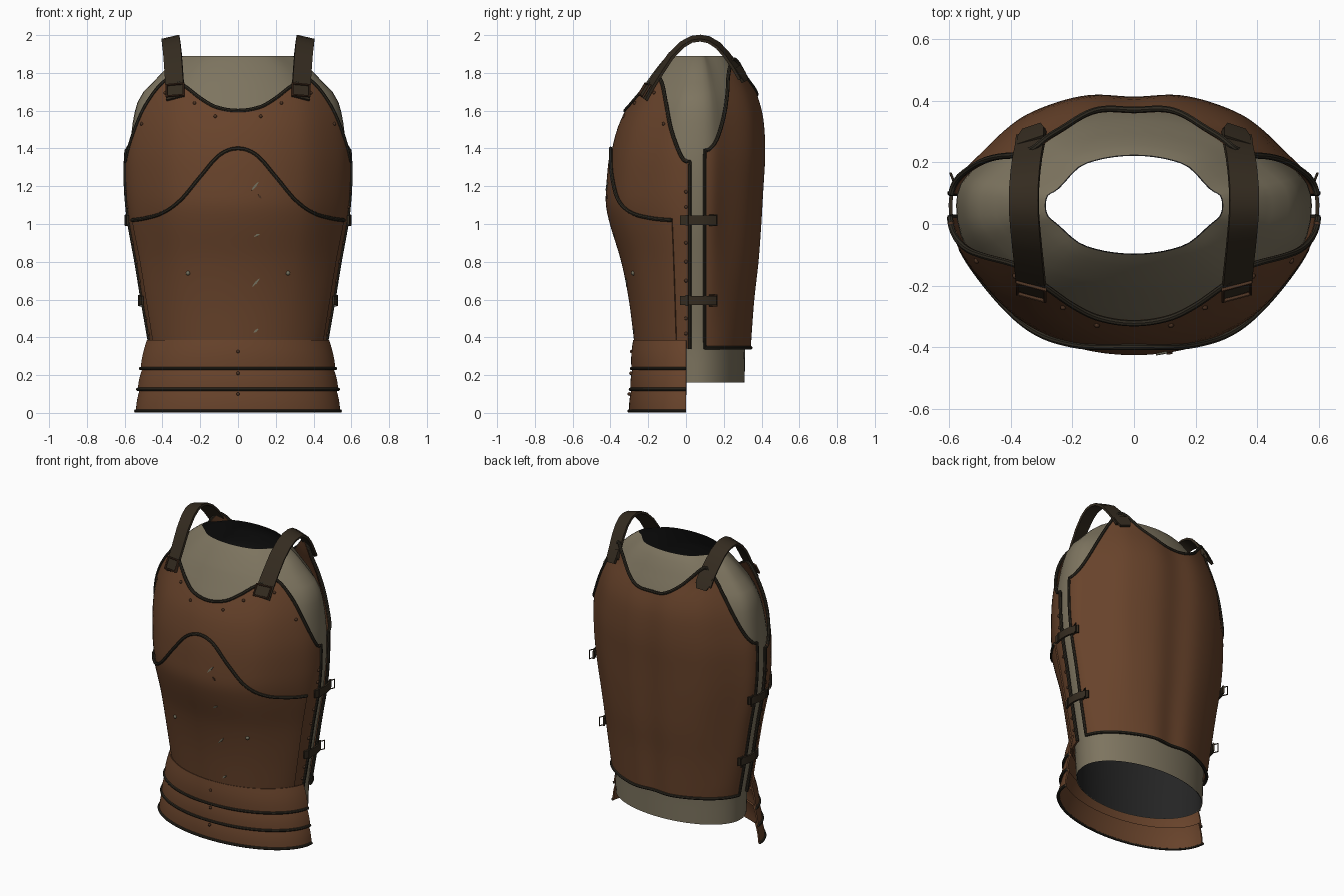
import bpy, bmesh, math
from mathutils import Vector, Matrix

if "Cube" in bpy.data.objects:
    bpy.data.objects.remove(bpy.data.objects["Cube"])

def material(name, col):
    m = bpy.data.materials.new(name)
    m.diffuse_color = (*col, 1)
    m.use_nodes = True
    m.node_tree.nodes["Principled BSDF"].inputs["Base Color"].default_value = m.diffuse_color
    return m

LEATHER = material("brown leather", (0.138, 0.056, 0.024))
CLOTH = material("olive cloth", (0.205, 0.175, 0.115))
INSIDE = material("dark grey inside", (0.018, 0.018, 0.018))
DARK = material("dark leather", (0.034, 0.024, 0.014))
TRIM = material("dark trim", (0.028, 0.023, 0.015))
STUD = material("dark bronze", (0.070, 0.032, 0.016))
SCUFF = material("worn grey", (0.17, 0.16, 0.11))

MID = 0.06
# torso profiles: height, half width, front y, back y
OUTER = [(.34, .465, -.262, .335), (.6, .51, -.295, .355), (.8, .542, -.335, .378),
         (1.0, .578, -.395, .393), (1.1, .59, -.416, .399), (1.2, .597, -.414, .405), (1.36, .598, -.398, .414),
         (1.5, .583, -.365, .410), (1.6, .568, -.322, .396), (1.7, .545, -.27, .364),
         (1.78, .52, -.225, .330), (1.88, .48, -.17, .316)]
INNER = [(.16, .44, -.235, .31), (.38, .452, -.245, .315), (.6, .487, -.272, .332), (.8, .52, -.312, .354),
         (1.0, .555, -.368, .37), (1.2, .574, -.386, .382), (1.36, .576, -.372, .391), (1.5, .562, -.34, .386),
         (1.6, .545, -.297, .37), (1.68, .515, -.25, .343), (1.75, .45, -.21, .31),
         (1.82, .383, -.16, .275), (1.875, .315, -.115, .24), (1.89, .29, -.10, .225)]
# top edges: fraction round the plate, height
CHEST_TOP = [(-.145, 1.62), (0, 1.6), (.145, 1.62), (.25, 1.665), (.36, 1.72), (.46, 1.755), (.53, 1.772),
             (.56, 1.765), (.63, 1.72), (.73, 1.62), (.80, 1.53), (.86, 1.45), (.95, 1.34), (1, 1.33)]
BACK_TOP = [(-.12, 1.69), (0, 1.68), (.12, 1.69), (.25, 1.745), (.38, 1.82), (.47, 1.865), (.52, 1.872),
            (.555, 1.84), (.64, 1.70), (.74, 1.55), (.84, 1.45), (.95, 1.395), (1, 1.39)]
BELLY_TOP = [(-.133, 1.365), (0, 1.4), (.133, 1.365), (.27, 1.25), (.415, 1.13), (.58, 1.06), (.785, 1.03), (1, 1.02)]

def curve_at(t, x):
    """Smooth interpolation through table rows."""
    x = min(max(x, t[0][0]), t[-1][0])
    i = max(k for k in range(len(t) - 1) if t[k][0] <= x)
    def slope(k, c):
        a, b = t[max(k - 1, 0)], t[min(k + 1, len(t) - 1)]
        return (b[c] - a[c]) / (b[0] - a[0])
    h = t[i + 1][0] - t[i][0]
    s = (x - t[i][0]) / h
    return [(2*s**3 - 3*s*s + 1) * t[i][c] + (s**3 - 2*s*s + s) * h * slope(i, c)
            + (3*s*s - 2*s**3) * t[i + 1][c] + (s**3 - s*s) * h * slope(i + 1, c) for c in range(1, len(t[0]))]

def pinch(a, z, front):
    """The torso is a little slimmer than an ellipse toward the sides."""
    t = min(max((abs(a) / 1.45 - .4) / .6, 0), 1)
    k = min(max((z - .4) / .6, 0), 1)
    return (.018 if front else .03) * k * math.sin(math.pi * t) ** 2

def shell(u, z, front=True, gap=.04, off=0.0):
    """Point on the armour; u runs -1..1 between the side edges."""
    w, f, b = curve_at(OUTER, z)
    d = MID - f if front else b - MID
    a = u * math.acos(gap / d)
    y = (d + off) * math.cos(a) - pinch(a, z, front)
    if not front:  # raised shoulder blades beside a shallow spine
        y += .022 * math.exp(-(u / .42) ** 2) - .023 * math.exp(-(u / .13) ** 2)
    return Vector(((w + off) * math.sin(a), MID - y if front else MID + y, z))

def on_front(x, z, off=0.0):
    w, f, _ = curve_at(OUTER, z)
    a = math.asin(x / (w + off))
    return Vector((x, MID - (MID - f + off) * math.cos(a) + pinch(a, z, True), z))

def on_side(s, y, z, off=0.0):
    w, f, b = curve_at(OUTER, z)
    d = MID - f if y < MID else b - MID
    return Vector((s * (w + off) * math.sqrt(1 - ((y - MID) / d) ** 2), y, z))

def add(name, data, mat, thick=0, offset=-1):
    ob = bpy.data.objects.new(name, data)
    bpy.context.collection.objects.link(ob)
    data.materials.append(mat)
    if thick:
        m = ob.modifiers.new("thickness", 'SOLIDIFY')
        m.thickness, m.offset = thick, offset
    return ob

def grid(name, fn, us, vs, mat, thick=0, flip=False, closed=False, offset=-1):
    n, m = len(us), len(vs)
    verts = [fn(u, v) for u in us for v in vs]
    faces = []
    for i in range(n if closed else n - 1):
        for j in range(m - 1):
            k = (i + 1) % n
            q = (i * m + j, k * m + j, k * m + j + 1, i * m + j + 1)
            faces.append(q[::-1] if flip else q)
    me = bpy.data.meshes.new(name)
    me.from_pydata(verts, [], faces)
    return add(name, me, mat, thick, offset)

def tube(name, pts, r, mat=TRIM, closed=False):
    c = bpy.data.curves.new(name, 'CURVE')
    c.dimensions, c.bevel_depth, c.bevel_resolution, c.use_fill_caps = '3D', r, 2, True
    s = c.splines.new('POLY')
    s.points.add(len(pts) - 1)
    for p, q in zip(s.points, pts):
        p.co = (*q, 1)
    s.use_cyclic_u = closed
    return add(name, c, mat)

def ribbon(name, pts, sides, thick, mat=DARK):
    return grid(name, lambda i, t: Vector(pts[i]) + Vector(sides[i]) * t,
                range(len(pts)), (-1, 1), mat, thick, offset=0)

def buckle(name, c, a, b, r, mat):
    c, a, b = Vector(c), Vector(a), Vector(b)
    tube(name, [c - a - b, c + a - b, c + a + b, c - a + b], r, mat, closed=True)

def span(a, b, n):
    return [a + (b - a) * i / n for i in range(n + 1)]

# cloth lining with a dark inner face, open at neck and hem
def lining(a, z, inset=0.0):
    w, f, b = curve_at(INNER, z)
    c = math.cos(a)
    d = (MID - f if c > 0 else b - MID) - inset
    p = pinch(math.acos(abs(c)), z, c > 0)
    return Vector(((w - inset) * math.sin(a), MID - d * c + math.copysign(p, c), z))
RING = [math.tau * i / 56 for i in range(56)]
LEVELS = span(.16, 1.75, 30) + span(1.77, 1.89, 6)
grid("cloth_lining", lining, RING, LEVELS, CLOTH, closed=True)
grid("lining_inside", lambda a, z: lining(a, z, .004), RING, LEVELS, INSIDE, flip=True, closed=True)

# chest, back and belly plates with edge trims
def plate(name, top, low, front, gap, off, thick, trim, loop):
    us = span(-1, 1, 80)
    peak = lambda u: curve_at(top, abs(u))[0]
    def point(u, v):
        z = low + (peak(u) - low) * v
        return shell(u, z, front, gap(z), off)
    grid(name, point, us, span(0, 1, 30), LEATHER, thick, flip=not front)
    edge = [point(u, 1) for u in us]
    if trim == "all":
        edge = [point(-1, v) for v in span(0, .97, 24)] + edge + [point(1, v) for v in span(.97, 0, 24)]
    if loop:
        edge += [point(u, 0) for u in us[-2:0:-1]]
    tube(name + "_trim", edge, .01, closed=loop)
plate("chest_plate", CHEST_TOP, .34, True, lambda z: .04, 0, .012, "all", False)
plate("back_plate", BACK_TOP, .345, False, lambda z: .04, 0, .012, "all", True)
plate("belly_plate", BELLY_TOP, .37, True, lambda z: .11 + .047 * (z - .38), .008, .008, "top", False)

# three flared waist bands: top z, bottom z, top width/depth, bottom width/depth
BANDS = [(.385, .235, .490, .280, .519, .289), (.25, .125, .504, .279, .532, .295), (.14, .01, .516, .285, .541, .302)]
for n, (zt, zb, wt, dt, wb, db) in enumerate(BANDS):
    def band(t, v):
        bulge = .005 * math.sin(math.pi * v)
        z = zb + (zt - zb) * v
        c = MID * z / .385
        d = db + (dt - db) * v + bulge + c
        a = t * math.acos(c / d)
        return Vector(((wb + (wt - wb) * v + bulge) * math.sin(a), c - d * math.cos(a), z))
    arc = span(-1, 1, 48)
    grid(f"waist_band_{n + 1}", band, arc, span(0, 1, 6), LEATHER, .01)
    tube(f"waist_band_trim_{n + 1}", [band(t, 0) for t in arc], .009)

# shoulder straps, side straps and their buckles
PATH = [(.332, -.225, 1.665), (.335, -.185, 1.735), (.34, -.135, 1.81), (.346, -.08, 1.89), (.352, -.02, 1.95), (.356, .03, 1.978),
        (.357, .075, 1.984), (.356, .12, 1.976), (.352, .17, 1.945), (.346, .215, 1.895), (.338, .255, 1.84), (.333, .295, 1.775)]
for s, side in ((1, "right"), (-1, "left")):
    pts = [(s * x, y, z) for x, y, z in PATH]
    wide = [Vector((s * .047, -.05 * (y - .06), -.011)) for x, y, z in PATH]
    ribbon(f"shoulder_strap_{side}", pts, wide, .015)
    buckle(f"shoulder_buckle_{side}", (s * .333, -.22, 1.71), (s * .045, .012, -.004), (0, -.018, -.03), .007, STUD)
    tab = [(s * .333, .268, 1.83), (s * .332, .295, 1.79), (s * .33, .312, 1.755)]
    ribbon(f"shoulder_tab_{side}", tab, [(s * .042, -.014, -.01)] * 2 + [(s * .03, -.01, -.006)], .016)
    for k, z in enumerate((1.02, .595)):
        ys = span(-.03, .16, 8)
        ribbon(f"side_strap_{side}_{k}", [on_side(s, y, z, .014) for y in ys], [(0, 0, .025)] * 9, .012)
        buckle(f"side_buckle_{side}_{k}", on_side(s, .145, z, .026), (0, 0, .028), (s * .008, .02, 0), .004, DARK)
        ribbon(f"strap_keeper_{side}_{k}", [on_side(s, y, z, .02) for y in (-.002, .012)], [(0, 0, .028)] * 2, .008)

# rivets
def studs(name, places, r, mat):
    bm = bmesh.new()
    for p in places:
        bmesh.ops.create_uvsphere(bm, u_segments=10, v_segments=6, radius=r, matrix=Matrix.Translation(p))
    me = bpy.data.meshes.new(name)
    bm.to_mesh(me)
    bm.free()
    add(name, me, mat)
spots = []
for s in (-1, 1):
    spots += [on_front(s * x, z) for x, z in ((.12, 1.57), (.23, 1.64), (.385, 1.695), (.51, 1.53))]
    spots += [on_side(s, 0, z) for z in (1.335, 1.17, 1.09, .9, .8, .7, .5, .42)]
spots += [Vector((0, -y, z)) for y, z in ((.288, .325), (.291, .21), (.3, .10))]
studs("rivets", spots, .0095, STUD)
studs("belly_pins", [on_front(s * .265, .74, .008) for s in (-1, 1)], .012, SCUFF)

# worn scratches on the belly plate
for n, (x, z, ang, ln) in enumerate(((.09, 1.2, 50, .055), (.115, 1.145, -50, .025), (.1, .94, 25, .03),
                                     (.095, .69, 48, .055), (.095, .435, 40, .03))):
    d = Vector((math.cos(math.radians(ang)), 0, math.sin(math.radians(ang)))) * ln / 2
    ends = [on_front(x + t * d.x, z + t * d.z, .011) for t in (-1, 0, 1)]
    w = Vector((-d.z, 0, d.x)).normalized()
    ribbon(f"scratch_{n}", ends, [w * .002, w * .006, w * .002], .006, STUD if n == 1 else SCUFF)

# turn everything into smooth-shaded meshes
bpy.ops.object.select_all(action='SELECT')
bpy.context.view_layer.objects.active = bpy.context.selected_objects[0]
bpy.ops.object.convert(target='MESH')
bpy.ops.object.shade_smooth_by_angle(angle=math.radians(40))
